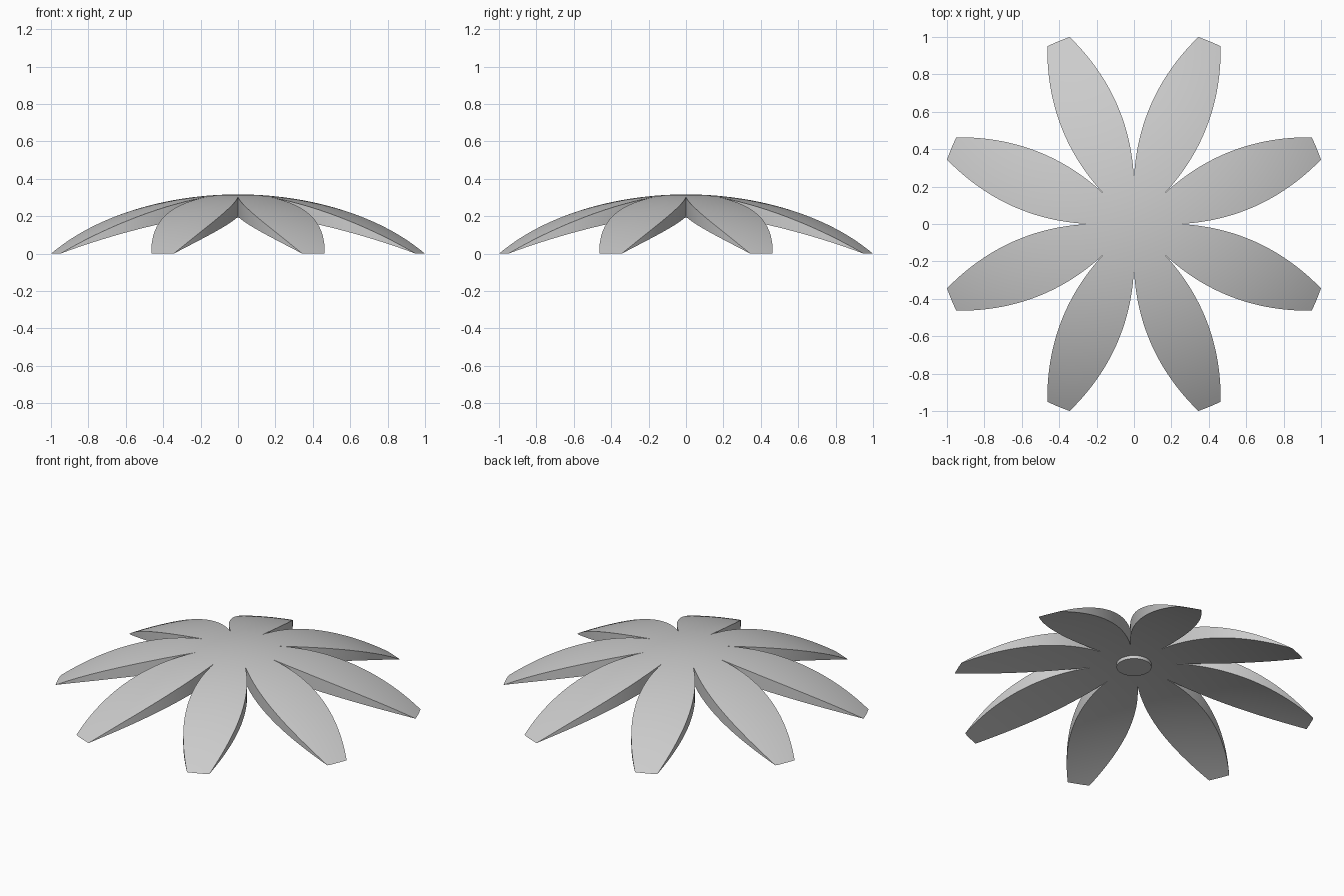
import bpy
import bmesh
from math import atan2, cos, hypot, pi, sin, sqrt

PETALS = 8
HALF = pi / PETALS        # half of one petal's sector
RIM = 1.057               # radius where upper and lower domes meet
NOTCH = 0.24              # radius where neighbouring petals separate
COLS = 10                 # strips across a petal
STEPS = 24                # stations along a petal

if "Cube" in bpy.data.objects:
    bpy.data.objects.remove(bpy.data.objects["Cube"], do_unlink=True)


def dome(r, height):
    """Height of a spherical cap that reaches z = 0 at the rim."""
    radius = (RIM ** 2 + height ** 2) / (2 * height)
    return height - radius + sqrt(max(radius ** 2 - r ** 2, 0))


def stations():
    """(radius, half angle) pairs from the centre to the petal tip."""
    result = [(NOTCH * i / 4, HALF) for i in range(4)]
    u0, v0 = NOTCH * cos(HALF), NOTCH * sin(HALF)
    v1 = 0.065
    u1 = sqrt(RIM ** 2 - v1 ** 2)
    for i in range(STEPS + 1):
        t = i / STEPS
        u = u0 + (u1 - u0) * t
        v = v0 + (v1 - v0) * t + 4 * 0.082 * t * (1 - t)
        result.append((hypot(u, v), atan2(v, u)))
    return result


def sheet(bm, rows, height, turn):
    """One curved petal surface, as a grid of vertices."""
    grid = []
    for r, half in rows:
        angles = [turn + half * (2 * j / COLS - 1) for j in range(COLS + 1)]
        grid.append([bm.verts.new((r * cos(a), r * sin(a), dome(r, height)))
                     for a in angles])
    for a, b in zip(grid, grid[1:]):
        for j in range(COLS):
            bm.faces.new((a[j], b[j], b[j + 1], a[j + 1]))
    return grid


def smooth(obj):
    bpy.ops.object.select_all(action="DESELECT")
    obj.select_set(True)
    bpy.context.view_layer.objects.active = obj
    bpy.ops.object.shade_smooth_by_angle(angle=pi / 9)


# Domed flower: upper and lower skins joined by the petal side walls
bm = bmesh.new()
rows = stations()
for k in range(PETALS):
    turn = HALF * (2 * k + 1)
    top = sheet(bm, rows, 0.317, turn)
    under = sheet(bm, rows, 0.212, turn)
    for i in range(4, len(rows) - 1):
        for j in (0, COLS):
            bm.faces.new((top[i][j], top[i + 1][j], under[i + 1][j], under[i][j]))
bmesh.ops.remove_doubles(bm, verts=bm.verts, dist=0.0005)
bmesh.ops.recalc_face_normals(bm, faces=bm.faces)
mesh = bpy.data.meshes.new("flower_petals")
bm.to_mesh(mesh)
bm.free()
flower = bpy.data.objects.new("flower_petals", mesh)
bpy.context.collection.objects.link(flower)
smooth(flower)

# Small round boss under the centre
bpy.ops.mesh.primitive_cylinder_add(vertices=48, radius=0.1, depth=0.06,
                                    location=(0, 0, 0.22))
boss = bpy.context.object
boss.name = "underside_boss"
smooth(boss)
